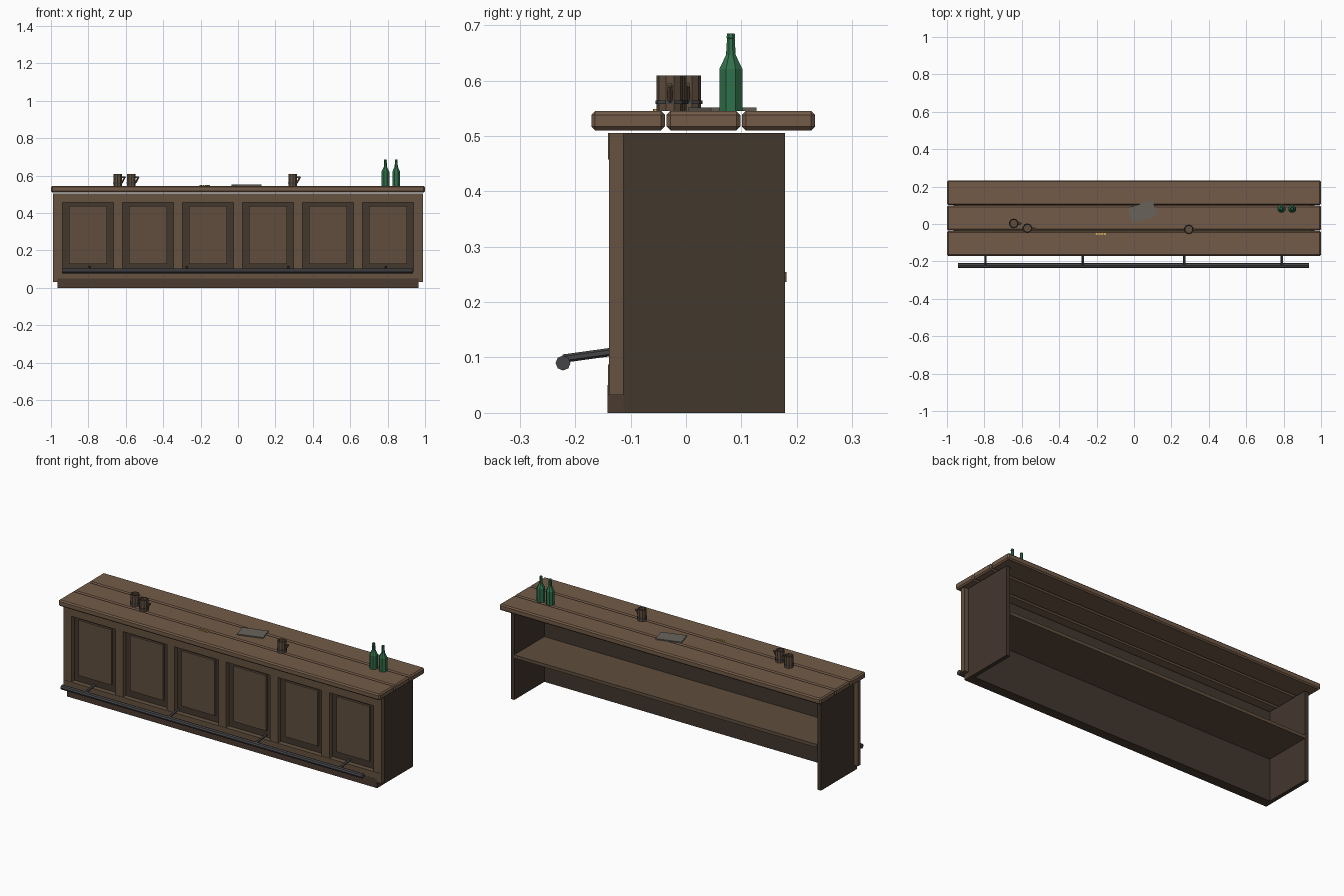
import bpy, bmesh, math
from mathutils import Vector, Matrix

if "Cube" in bpy.data.objects:
    bpy.data.objects.remove(bpy.data.objects["Cube"])


def mat(name, r, g, b):
    m = bpy.data.materials.new(name)
    m.diffuse_color = (r, g, b, 1)
    m.use_nodes = True
    m.node_tree.nodes["Principled BSDF"].inputs["Base Color"].default_value = m.diffuse_color
    return m


TOP = mat("top_wood", 0.17, 0.105, 0.065)
FRAME = mat("frame_wood", 0.13, 0.085, 0.052)
PANEL = mat("panel_wood", 0.115, 0.076, 0.048)
DARK = mat("dark_wood", 0.055, 0.038, 0.027)
PLINTH = mat("plinth_wood", 0.07, 0.045, 0.03)
IRON = mat("iron", 0.06, 0.06, 0.065)
GLASS = mat("green_glass", 0.03, 0.16, 0.07)
CLOTH = mat("cloth", 0.14, 0.125, 0.105)
GOLD = mat("gold", 0.6, 0.4, 0.1)


def finish(name, bm, m):
    bmesh.ops.recalc_face_normals(bm, faces=bm.faces[:])
    me = bpy.data.meshes.new(name)
    bm.to_mesh(me)
    bm.free()
    me.materials.append(m)
    ob = bpy.data.objects.new(name, me)
    bpy.context.collection.objects.link(ob)
    return ob


def box(name, x, y, z, m, bevel=0.0):
    """Box from (min, max) ranges."""
    bm = bmesh.new()
    bmesh.ops.create_cube(bm, size=1)
    for v in bm.verts:
        for i, (lo, hi) in enumerate((x, y, z)):
            v.co[i] = (lo + hi) / 2 + v.co[i] * (hi - lo)
    if bevel:
        bmesh.ops.bevel(bm, geom=bm.edges[:], offset=bevel, segments=1, affect='EDGES')
    return finish(name, bm, m)


def rod(name, a, b, r, m, sides=8):
    a, b = Vector(a), Vector(b)
    d = b - a
    bm = bmesh.new()
    rot = d.to_track_quat('Z', 'Y').to_matrix().to_4x4()
    bmesh.ops.create_cone(bm, cap_ends=True, segments=sides, radius1=r, radius2=r,
                          depth=d.length, matrix=Matrix.Translation((a + b) / 2) @ rot)
    return finish(name, bm, m)


def lathe(name, profile, loc, m, sides):
    """Revolve (radius, z) points; both ends are capped."""
    bm = bmesh.new()
    rings = [[bm.verts.new((loc[0] + r * math.cos(math.tau * (i + .5) / sides),
                            loc[1] + r * math.sin(math.tau * (i + .5) / sides), loc[2] + z))
              for i in range(sides)] for r, z in profile]
    for p, q in zip(rings, rings[1:]):
        for i in range(sides):
            j = (i + 1) % sides
            bm.faces.new((p[i], p[j], q[j], q[i]))
    bm.faces.new(rings[0])
    bm.faces.new(rings[-1])
    return finish(name, bm, m)


# counter top: three chamfered planks
TZ = 0.545
for i, (y0, y1) in enumerate(((-0.171, -0.038), (-0.035, 0.098), (0.101, 0.233))):
    box(f"top_plank_{i + 1}", (-1, 1), (y0, y1), (0.51, TZ), TOP, 0.007)

# carcass, open at the back
box("front_board", (-0.965, 0.965), (-0.113, -0.088), (0, 0.505), DARK)
for s, side in ((-1, "left"), (1, "right")):
    box(f"{side}_side", sorted((s * 0.943, s * 0.965)), (-0.088, 0.179), (0, 0.505), DARK)
box("shelf", (-0.943, 0.943), (-0.088, 0.181), (0.236, 0.254), PANEL)
box("plinth", (-0.965, 0.965), (-0.142, -0.113), (0, 0.05), PLINTH)

# front frame: rails and stiles
box("top_rail", (-0.985, 0.985), (-0.141, -0.113), (0.457, 0.505), FRAME)
box("bottom_rail", (-0.985, 0.985), (-0.141, -0.113), (0.032, 0.087), FRAME)
PITCH, HALF = 0.321, 0.1365
centres = [(i - 2.5) * PITCH for i in range(6)]
edges = [-0.99] + [c + d for c in centres for d in (-HALF, HALF)] + [0.99]
for i in range(7):
    box(f"stile_{i + 1}", (edges[2 * i], edges[2 * i + 1]), (-0.139, -0.113), (0.032, 0.505), FRAME)

# raised panels
for i, c in enumerate(centres):
    box(f"raised_panel_{i + 1}", (c - 0.102, c + 0.102), (-0.125, -0.112), (0.127, 0.438), PANEL)

# foot rail with brackets
rod("foot_rail", (-0.94, -0.222, 0.09), (0.935, -0.222, 0.09), 0.0135, IRON)
for i, x in enumerate((-0.794, -0.275, 0.268, 0.789)):
    rod(f"rail_bracket_{i + 1}", (x, -0.135, 0.11), (x, -0.222, 0.098), 0.0075, IRON, 6)

# mugs: hollow body, iron band, angular handle
for i, (x, y) in enumerate(((-0.643, 0.003), (-0.57, -0.023), (0.293, -0.029))):
    lathe(f"mug_{i + 1}", [(0.024, 0), (0.024, 0.064), (0.019, 0.064), (0.019, 0.05)],
          (x, y, TZ), PANEL, 10)
    lathe(f"mug_band_{i + 1}", [(0.0235, 0.013), (0.0265, 0.013), (0.0265, 0.019), (0.0235, 0.019)],
          (x, y, TZ), IRON, 10)
    hx = x + 0.042
    box(f"mug_handle_top_{i + 1}", (x + 0.021, hx), (y - 0.004, y + 0.004), (TZ + 0.043, TZ + 0.05), PANEL)
    rod(f"mug_handle_grip_{i + 1}", (hx - 0.003, y, TZ + 0.048), (x + 0.022, y, TZ + 0.016), 0.0045, PANEL, 4)

# bottles
for i, x in enumerate((0.788, 0.846)):
    lathe(f"bottle_{i + 1}", [(0.0225, 0), (0.0225, 0.076), (0.0095, 0.101), (0.0075, 0.131),
                              (0.0085, 0.132), (0.0075, 0.14)], (x, 0.081, TZ), GLASS, 8)

# folded cloth
cloth = box("cloth", (-0.07, 0.07), (-0.043, 0.043), (0, 0.006), CLOTH)
cloth.location = (0.046, 0.066, TZ)
cloth.rotation_euler.z = math.radians(17)

# coins
for i in range(4):
    x = -0.199 + i * 0.0145
    rod(f"coin_{i + 1}", (x, -0.053, TZ), (x, -0.053, TZ + 0.004), 0.0065, GOLD)
